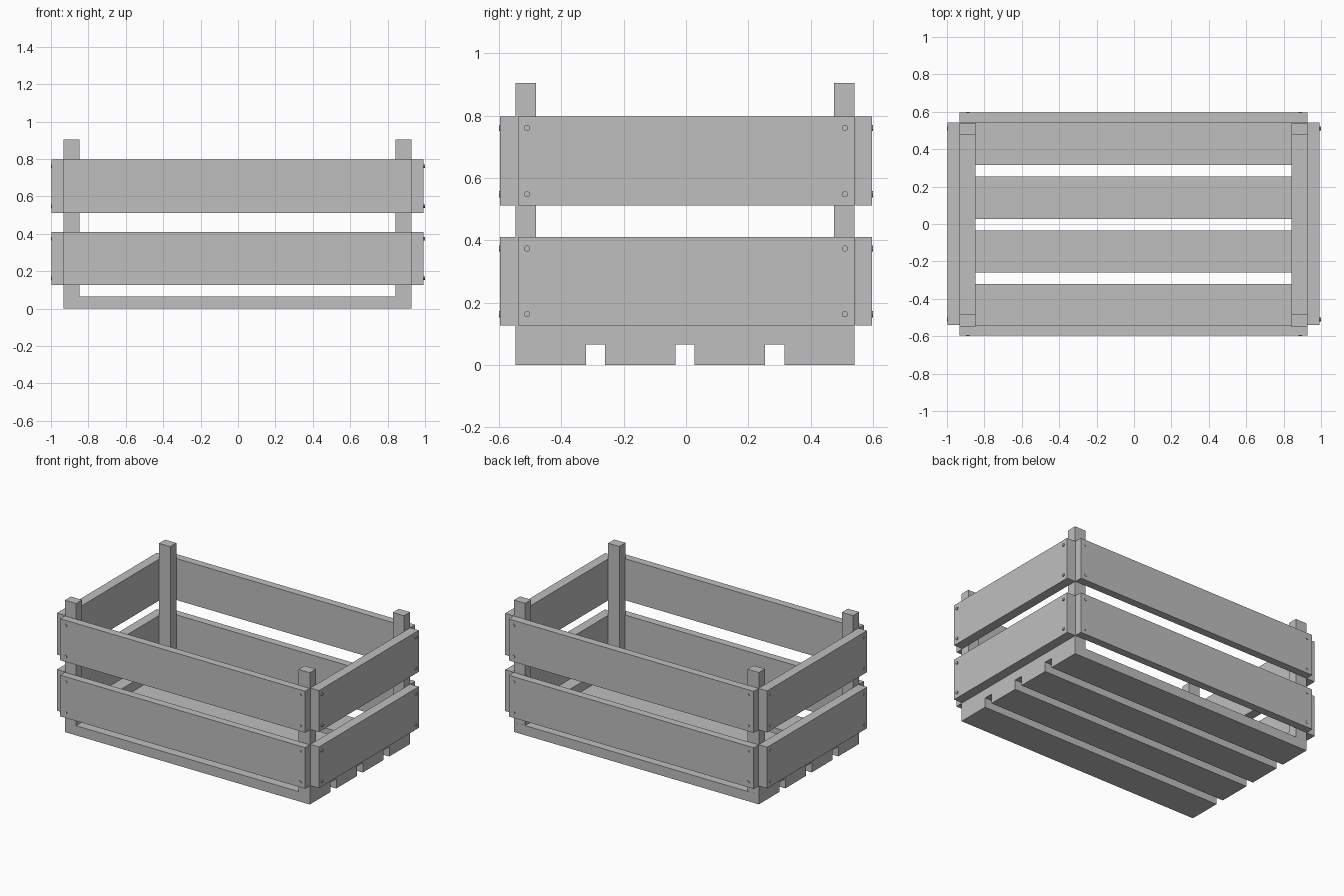
import bpy
from math import pi
from mathutils import Matrix
import bmesh

cube = bpy.data.objects.get("Cube")
if cube:
    bpy.data.objects.remove(cube)

grey = bpy.data.materials.new("plain grey")
grey.use_nodes = True
grey.diffuse_color = (0.52, 0.52, 0.52, 1)
grey.node_tree.nodes["Principled BSDF"].inputs["Base Color"].default_value = grey.diffuse_color


def finish(name, bm):
    mesh = bpy.data.meshes.new(name)
    bm.to_mesh(mesh)
    bm.free()
    mesh.materials.append(grey)
    obj = bpy.data.objects.new(name, mesh)
    bpy.context.collection.objects.link(obj)


def plank(name, x, y, z):
    """Box spanning the given (low, high) ranges."""
    bm = bmesh.new()
    spans = (x, y, z)
    size = Matrix.Diagonal([hi - lo for lo, hi in spans] + [1])
    middle = Matrix.Translation([(lo + hi) / 2 for lo, hi in spans])
    bmesh.ops.create_cube(bm, size=1, matrix=middle @ size)
    finish(name, bm)


def nail(name, location, axis):
    """Small round head lying flat against a board."""
    bm = bmesh.new()
    turn = Matrix.Rotation(pi / 2, 4, axis)
    bmesh.ops.create_cone(bm, cap_ends=True, segments=10, radius1=0.01, radius2=0.01,
                          depth=0.01, matrix=Matrix.Translation(location) @ turn)
    finish(name, bm)


def span(side, inner, outer, shift=0):
    return tuple(sorted((side * inner + shift, side * outer + shift)))


SX, SY = -0.002, -0.003        # slight offset of the inner frame
FLOOR = 0.066
ROWS = {"lower": (0.127, 0.41), "upper": (0.512, 0.797)}
SIDES_X = {"left": 1, "right": -1}
SIDES_Y = {"back": 1, "front": -1}

# Floor slats
for i in range(4):
    y = -0.547 + i * 0.2875
    plank(f"floor_slat_{i + 1}", (-0.932, 0.928), (y, y + 0.226), (0, FLOOR))

for xname, sx in SIDES_X.items():
    # Cross battens tying the slats together, with corner posts on them
    across = span(sx, 0.845, 0.93, SX)
    plank(f"{xname}_batten", across, (-0.547, 0.541), (FLOOR, 0.13))
    for yname, sy in SIDES_Y.items():
        plank(f"{yname}_{xname}_post", across, span(sy, 0.478, 0.544, SY), (0.13, 0.905))

for row, (low, high) in ROWS.items():
    heights = (low + 0.036, high - 0.036)
    # End boards and their nails
    for xname, sx in SIDES_X.items():
        plank(f"{xname}_{row}_board", span(sx, 0.93, 0.995, SX), (-0.54, 0.543), (low, high))
        for sy in (-1, 1):
            for z in heights:
                nail(f"{xname}_{row}_nail", (sx * 0.995, sy * 0.51, z), 'Y')
    # Front and back boards and their nails
    for yname, sy in SIDES_Y.items():
        plank(f"{yname}_{row}_board", (-0.932, 0.928), span(sy, 0.544, 0.597), (low, high))
        for sx in (-1, 1):
            for z in heights:
                nail(f"{yname}_{row}_nail", (sx * 0.89, sy * 0.595, z), 'X')
